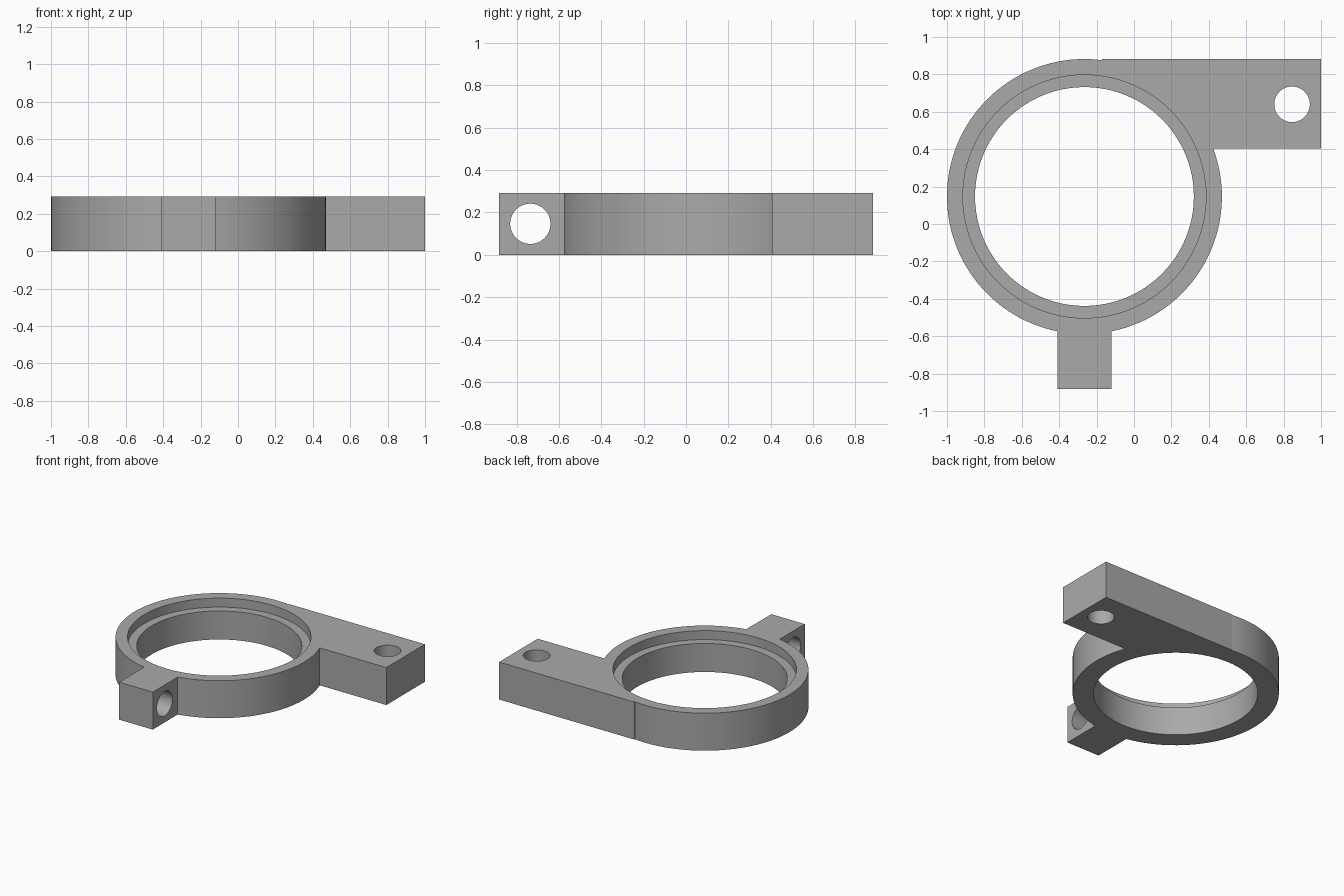
import bpy
import bmesh
from math import acos, asin, cos, sin, pi, radians
from mathutils import Matrix, Vector

if "Cube" in bpy.data.objects:
    bpy.data.objects.remove(bpy.data.objects["Cube"])

HEIGHT = 0.293
CX, CY = -0.265, 0.147          # ring centre
R_OUT, R_SEAT, R_BORE = 0.735, 0.65, 0.585
SEAT_DEPTH = 0.07
Y_MAX = 0.882
ARM_Y, ARM_X = 0.405, -0.17     # arm lower edge and where it meets the ring
TAB = 0.145                     # half width of the tab
HOLE = 0.095

grey = bpy.data.materials.new("grey")
grey.use_nodes = True
colour = (0.4, 0.4, 0.4, 1)
grey.diffuse_color = colour
grey.node_tree.nodes["Principled BSDF"].inputs["Base Color"].default_value = colour


def make_object(name, bm):
    bmesh.ops.recalc_face_normals(bm, faces=bm.faces[:])
    mesh = bpy.data.meshes.new(name)
    bm.to_mesh(mesh)
    bm.free()
    mesh.materials.append(grey)
    obj = bpy.data.objects.new(name, mesh)
    bpy.context.collection.objects.link(obj)
    return obj


def arc(start, end, steps):
    angles = [start + (end - start) * i / steps for i in range(steps + 1)]
    return [(CX + R_OUT * cos(a), CY + R_OUT * sin(a)) for a in angles]


def cut(target, name, radius, depth, centre, rotation=Matrix()):
    """Drill a round hole through the target."""
    bm = bmesh.new()
    bmesh.ops.create_cone(bm, cap_ends=True, segments=96, radius1=radius,
                          radius2=radius, depth=depth,
                          matrix=Matrix.Translation(Vector(centre)) @ rotation)
    cutter = make_object(name, bm)
    cutter.hide_render = True
    mod = target.modifiers.new(name, "BOOLEAN")
    mod.operation = "DIFFERENCE"
    mod.solver = "EXACT"
    mod.object = cutter
    bpy.context.view_layer.objects.active = target
    bpy.ops.object.modifier_apply(modifier=name)
    bpy.data.objects.remove(cutter)


# Bracket outline: arm, left arc, tab, right arc
tab_angle = asin(TAB / R_OUT)
outline = [(1, ARM_Y), (1, Y_MAX), (ARM_X, Y_MAX)]
outline += arc(acos((ARM_X - CX) / R_OUT), 1.5 * pi - tab_angle, 72)
outline += [(CX - TAB, -Y_MAX), (CX + TAB, -Y_MAX)]
outline += arc(1.5 * pi + tab_angle, 2 * pi + asin((ARM_Y - CY) / R_OUT), 44)

bm = bmesh.new()
base = bm.faces.new([bm.verts.new((x, y, 0)) for x, y in outline])
top = bmesh.ops.extrude_face_region(bm, geom=[base])
bmesh.ops.translate(bm, vec=(0, 0, HEIGHT),
                    verts=[v for v in top["geom"] if isinstance(v, bmesh.types.BMVert)])
bracket = make_object("ring_bracket", bm)

# Bore, stepped seat and the two mounting holes
cut(bracket, "bore", R_BORE, 1, (CX, CY, 0))
cut(bracket, "seat", R_SEAT, SEAT_DEPTH * 2, (CX, CY, HEIGHT))
cut(bracket, "arm_hole", HOLE, 1, (0.845, 0.64, 0))
cut(bracket, "tab_hole", HOLE, 1, (CX, -0.735, HEIGHT / 2), Matrix.Rotation(pi / 2, 4, "Y"))

# Smooth curved walls, crisp edges
bpy.ops.object.select_all(action="DESELECT")
bracket.select_set(True)
bpy.context.view_layer.objects.active = bracket
bpy.ops.object.shade_smooth_by_angle(angle=radians(20))
